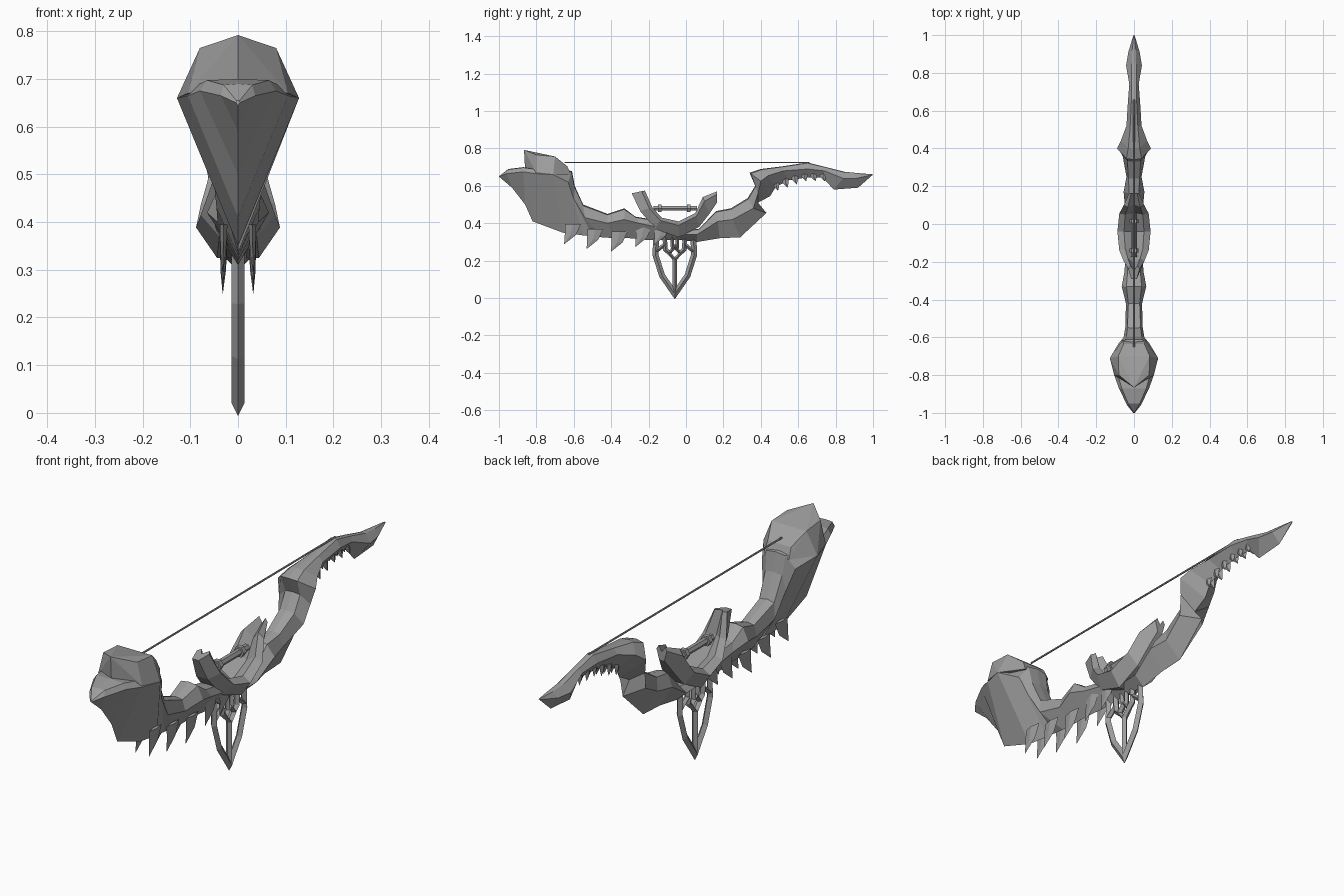
import bpy, bmesh, math
from mathutils import Vector

if "Cube" in bpy.data.objects:
    bpy.data.objects.remove(bpy.data.objects["Cube"])

grey = bpy.data.materials.new("bone_grey")
grey.diffuse_color = (0.34, 0.34, 0.34, 1)
grey.use_nodes = True
grey.node_tree.nodes["Principled BSDF"].inputs["Base Color"].default_value = grey.diffuse_color


def finish(name, bm):
    bmesh.ops.remove_doubles(bm, verts=bm.verts, dist=0.0002)
    bmesh.ops.recalc_face_normals(bm, faces=bm.faces)
    me = bpy.data.meshes.new(name)
    bm.to_mesh(me)
    bm.free()
    me.materials.append(grey)
    ob = bpy.data.objects.new(name, me)
    bpy.context.collection.objects.link(ob)
    return ob


def loft(name, rings, closed=False):
    """Skin a list of equal-length point rings."""
    bm = bmesh.new()
    vs = [[bm.verts.new(p) for p in r] for r in rings]
    n = len(vs[0])
    pairs = list(zip(vs, vs[1:]))
    if closed:
        pairs.append((vs[-1], vs[0]))
    for a, b in pairs:
        for i in range(n):
            j = (i + 1) % n
            bm.faces.new((a[i], a[j], b[j], b[i]))
    if not closed:
        bm.faces.new(vs[0][::-1])
        bm.faces.new(vs[-1])
    return finish(name, bm)


def limb(name, stations):
    """Keeled limb: each station is top y,z / side y,z / keel y,z / top and side half widths."""
    rings = []
    for ty, tz, sy, sz, ky, kz, wt, w in stations:
        rings.append([(0, ty, tz), (wt, ty * .9 + sy * .1, tz * .9 + sz * .1), (w, sy, sz),
                      (0, ky, kz), (-w, sy, sz), (-wt, ty * .9 + sy * .1, tz * .9 + sz * .1)])
    return loft(name, rings)


def bar(name, pts, width, half, closed=False):
    """Diamond-section strut along a path in the yz plane."""
    P = [Vector(p) for p in pts]
    n = len(P)
    rings = []
    for i, p in enumerate(P):
        a = P[i - 1] if (i or closed) else p
        b = P[(i + 1) % n] if (i < n - 1 or closed) else p
        d1 = (p - a).normalized() if (p - a).length else (b - p).normalized()
        d2 = (b - p).normalized() if (b - p).length else d1
        t = (d1 + d2).normalized()
        nrm = Vector((-t.y, t.x)) * (width / 2 / max(0.5, t.dot(d1)))
        q, r = p + nrm, p - nrm
        rings.append([(0, q.x, q.y), (half, p.x, p.y), (0, r.x, r.y), (-half, p.x, p.y)])
    return loft(name, rings, closed)


def tooth(name, y, z, length, lean, base, x0, x1):
    """Mirrored pair of curved, tapering fangs."""
    for s, side in ((1, "right"), (-1, "left")):
        rings = []
        for t, k, c in ((0, 1, 0), (.55, .7, .3), (1, .04, 1)):
            x = x0 + (x1 - x0) * t
            cy, cz, h = y + lean * c, z - length * t, base * k / 2
            rings.append([(s * x, cy - h, cz), (s * (x + .008 * k), cy, cz),
                          (s * x, cy + h, cz), (s * (x - .008 * k), cy, cz)])
        loft(name + "_" + side, rings)


# Lower limb with heavy flared head
limb("lower_limb", [
    (-.995, .655, -1.0, .65, -.995, .645, .003, .004),
    (-.95, .69, -.96, .665, -.93, .59, .03, .036),
    (-.87, .70, -.87, .675, -.86, .50, .065, .08),
    (-.80, .69, -.80, .665, -.82, .41, .085, .105),
    (-.71, .69, -.71, .66, -.66, .35, .09, .128),
    (-.61, .68, -.63, .62, -.55, .335, .045, .08),
    (-.595, .60, -.60, .53, -.50, .33, .04, .055),
    (-.55, .50, -.54, .43, -.45, .325, .035, .045),
    (-.42, .45, -.42, .40, -.38, .32, .03, .043),
    (-.33, .48, -.33, .42, -.30, .32, .04, .065),
    (-.27, .435, -.25, .40, -.20, .31, .035, .05),
    (-.18, .42, -.15, .38, -.10, .31, .03, .045),
    (-.04, .36, -.04, .34, -.03, .31, .02, .04)])

# Crest on top of the head
bm = bmesh.new()
for x, y, z in [(0, -.866, .792), (.08, -.80, .765), (.083, -.70, .757), (.055, -.635, .705),
                (0, -.86, .68), (.105, -.80, .67), (.128, -.71, .66), (.06, -.615, .66)]:
    for s in ((1, -1) if x else (1,)):
        bm.verts.new((s * x, y, z))
bmesh.ops.convex_hull(bm, input=bm.verts)
finish("head_crest", bm)

# Upper limb with shoulder and swept tip
limb("upper_limb", [
    (-.04, .36, -.04, .34, -.03, .31, .02, .04),
    (.07, .37, .06, .34, .06, .30, .02, .045),
    (.16, .465, .17, .41, .18, .32, .025, .055),
    (.24, .48, .25, .42, .29, .325, .03, .04),
    (.33, .535, .36, .48, .43, .455, .035, .06),
    (.37, .60, .385, .56, .385, .51, .035, .075),
    (.34, .67, .40, .625, .45, .545, .04, .09),
    (.40, .69, .44, .655, .48, .595, .03, .07),
    (.52, .705, .52, .68, .55, .63, .02, .04),
    (.65, .725, .65, .69, .65, .645, .014, .032),
    (.75, .70, .74, .68, .73, .645, .012, .025),
    (.85, .675, .84, .64, .79, .58, .012, .042),
    (.92, .668, .91, .64, .92, .59, .01, .03),
    (.995, .662, 1.0, .66, .995, .656, .002, .003)])

# Horned cradle around the grip: outer y,z / inner y,z / half width
rings = []
for oy, oz, iy, iz, w in [
        (-.29, .56, -.22, .575, .03), (-.245, .465, -.18, .485, .055),
        (-.165, .37, -.13, .43, .078), (-.04, .325, -.04, .41, .088),
        (.07, .38, .05, .455, .078), (.125, .45, .09, .54, .055), (.165, .51, .165, .57, .025)]:
    o, i = Vector((oy, oz)), Vector((iy, iz))
    m, g = o.lerp(i, .75), o.lerp(i, .6)
    rings.append([(-w * .5, *o), (w * .5, *o), (w, *m), (w * .6, *i),
                  (0, *g), (-w * .6, *i), (-w, *m)])
loft("grip_cradle", rings)


def rod(name, y0, y1, z, r, sides):
    ring = [(r * math.cos(2 * math.pi * k / sides), r * math.sin(2 * math.pi * k / sides))
            for k in range(sides)]
    loft(name, [[(x, y, z + dz) for x, dz in ring] for y in (y0, y1)])


# Grip bar with collars, and the string
rod("grip_bar", -.175, .06, .48, .015, 6)
for y in (-.14, .015):
    rod("grip_collar", y - .01, y + .01, .48, .024, 6)
rod("bow_string", -.65, .66, .725, .004, 6)

# Hanging pointed frame under the grip
C = -.06
half_path = [(.10, .33), (.103, .23), (.068, .12)]
bar("pendant_frame", [(C - y, z) for y, z in half_path] + [(C, .022)]
    + [(C + y, z) for y, z in half_path[::-1]], .032, .014)
bar("pendant_spine", [(C, .02), (C, .21)], .024, .014)
bar("pendant_diamond", [(C, .205), (C - .03, .24), (C, .275), (C + .03, .24)], .018, .014, True)
for s, side in ((-1, "front"), (1, "back")):
    bar("pendant_strut_" + side, [(C + s * .055, .35), (C + s * .05, .26), (C + s * .028, .24)], .024, .014)
    bar("pendant_brace_" + side, [(C + s * .10, .25), (C + s * .05, .29)], .02, .012)
    bar("pendant_hanger_" + side, [(C + s * .015, .33), (C + s * .012, .262)], .018, .012)

# Fangs beneath the lower limb
for k, (y, z) in enumerate([(-.65, .29), (-.53, .265), (-.40, .25), (-.27, .275), (-.17, .285)]):
    tooth("fang_%d" % (k + 1), y + .045, z + .105, .105, -.045, .085, .03, .032)

# Small serrations beneath the upper limb
for k in range(6):
    y = .48 + k * .05
    z = .60 + .05 * min(1, k / 3)
    tooth("serration_%d" % (k + 1), y, z + .02, .045, .012, .04, .008, .012)
